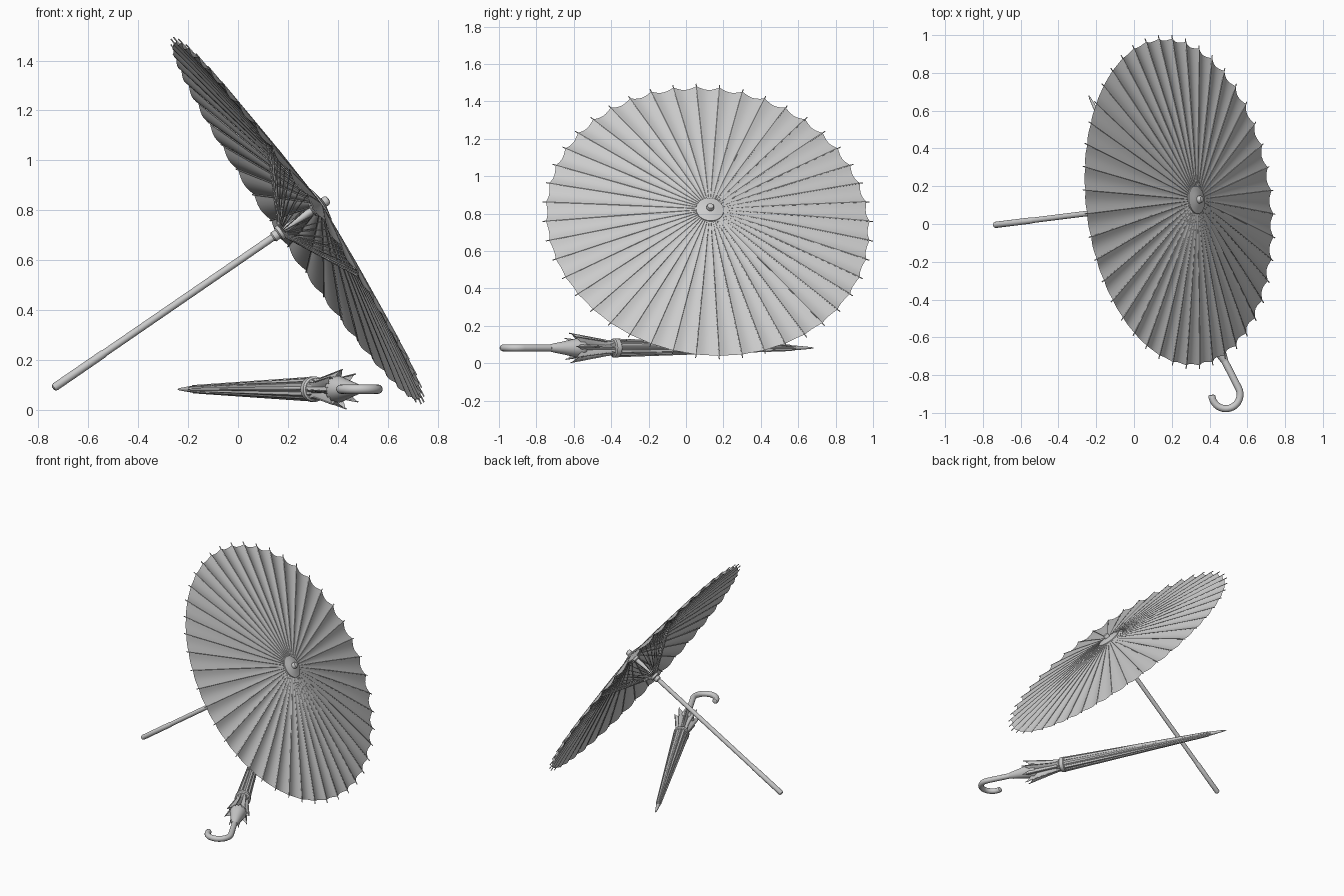
import bpy, bmesh, math
from mathutils import Vector, Matrix

if "Cube" in bpy.data.objects:
    bpy.data.objects.remove(bpy.data.objects["Cube"])

N = 44                      # parasol ribs
TAU = 2 * math.pi


def frame(origin, axis):
    """Matrix placing local z along the given axis."""
    return Matrix.Translation(origin) @ Vector(axis).to_track_quat('Z', 'Y').to_matrix().to_4x4()


PARASOL = frame((-0.735, -0.005, 0.09), (0.820, 0.102, 0.563))
FOLDED = frame((-0.24, 0.68, 0.082), (0.456, -0.890, 0))


def finish(name, bm, mat, angle=35):
    bmesh.ops.recalc_face_normals(bm, faces=bm.faces)
    me = bpy.data.meshes.new(name)
    bm.to_mesh(me)
    bm.free()
    ob = bpy.data.objects.new(name, me)
    bpy.context.collection.objects.link(ob)
    ob.matrix_world = mat
    bpy.ops.object.select_all(action='DESELECT')
    ob.select_set(True)
    bpy.context.view_layer.objects.active = ob
    bpy.ops.object.shade_smooth_by_angle(angle=math.radians(angle))
    return ob


def rings(bm, loops, cap=False):
    """Skin a list of closed point loops."""
    vs = [[bm.verts.new(p) for p in lp] for lp in loops]
    n = len(vs[0])
    for a, b in zip(vs, vs[1:]):
        for i in range(n):
            j = (i + 1) % n
            bm.faces.new((a[i], a[j], b[j], b[i]))
    if cap:
        bm.faces.new(vs[0][::-1])
        bm.faces.new(vs[-1])


def pol(r, a, z):
    return Vector((r * math.cos(a), r * math.sin(a), z))


def lathe(name, profile, mat, seg=24, cap=True):
    bm = bmesh.new()
    rings(bm, [[pol(r, TAU * i / seg, z) for i in range(seg)] for r, z in profile], cap)
    return finish(name, bm, mat)


def rod(bm, a, b, r, seg=5):
    m = frame(a, b - a)
    L = (b - a).length
    rings(bm, [[m @ pol(r, TAU * i / seg, z) for i in range(seg)] for z in (0, L)], True)


# ---- open parasol ----
def crown(r):
    """Height of the canopy along the shaft at radius r."""
    return 1.305 - 0.118 * r - 0.012 * (r / 0.87) ** 2


# canopy: shallow cone with cloth sagging between the ribs
SUB = 6
bm = bmesh.new()
loops = []
for r in (0.02, 0.08, 0.2, 0.34, 0.48, 0.62, 0.75, 0.872):
    lp = []
    for i in range(N * SUB):
        s = math.sin(math.pi * (i % SUB) / SUB) * (r / 0.872)
        lp.append(pol(r - 0.012 * s * (r > 0.8), TAU * i / (N * SUB), crown(r) - 0.014 * s))
    loops.append(lp)
rings(bm, loops)
finish("parasol_canopy", bm, PARASOL, 25)

# ribs and stretchers
bm = bmesh.new()
bs = bmesh.new()
for k in range(N):
    a = TAU * k / N
    rod(bm, pol(0.02, a, 1.301), pol(0.45, a, crown(0.45) - 0.001), 0.003)
    rod(bm, pol(0.45, a, crown(0.45) - 0.001), pol(0.89, a, crown(0.89) - 0.001), 0.003)
    rod(bs, pol(0.02, a, 1.105), pol(0.32, a, crown(0.32) - 0.003), 0.0025)
finish("parasol_ribs", bm, PARASOL)
finish("parasol_stretchers", bs, PARASOL)

# shaft, grip, runner, hub, cap and knob
lathe("parasol_shaft", [(0.0145, 0.2), (0.0145, 1.3)], PARASOL)
lathe("parasol_grip", [(0.008, -0.008), (0.014, -0.004), (0.0165, 0.004), (0.0165, 0.235),
                       (0.0145, 0.245)], PARASOL)
lathe("parasol_runner", [(0.016, 1.065), (0.021, 1.07), (0.021, 1.09), (0.03, 1.095),
                         (0.03, 1.115), (0.02, 1.118)], PARASOL)
lathe("parasol_hub", [(0.02, 1.255), (0.028, 1.26), (0.028, 1.3), (0.02, 1.303)], PARASOL)
lathe("parasol_cap", [(0.075, 1.297), (0.074, 1.302), (0.04, 1.31), (0.02, 1.315)], PARASOL, 32)
lathe("parasol_knob", [(0.02, 1.31), (0.02, 1.328), (0.016, 1.336), (0.006, 1.339)], PARASOL)

# ---- folded umbrella ----
lathe("folded_tip", [(0.002, 0), (0.005, 0.015), (0.012, 0.1), (0.013, 0.14), (0.012, 0.2)], FOLDED)


def pleated(name, stations, pts, sub, angle, phase=0.0):
    """Star-shaped tube; stations are (peak radius, valley radius, peak z, valley z)."""
    bm = bmesh.new()
    lps = []
    for rp, rv, zp, zv in stations:
        lp = []
        for i in range(pts * sub):
            w = abs(2 * (i % sub) / sub - 1)
            lp.append(pol(rv + (rp - rv) * w, TAU * i / (pts * sub) + phase, zv + (zp - zv) * w))
        lps.append(lp)
    rings(bm, lps)
    return finish(name, bm, FOLDED, angle)


# rolled cloth, tie band and flared cloth ends
pleated("folded_cloth", [(0.013, 0.012, 0.11, 0.11), (0.018, 0.014, 0.2, 0.2),
                         (0.036, 0.031, 0.75, 0.75), (0.048, 0.043, 1.17, 1.17),
                         (0.046, 0.041, 1.2, 1.2), (0.036, 0.032, 1.235, 1.235)], 12, 4, 30)
lathe("tie_band", [(0.046, 1.17), (0.051, 1.175), (0.051, 1.2), (0.044, 1.206)], FOLDED, 32)
pleated("flared_cloth", [(0.04, 0.034, 1.2, 1.2), (0.046, 0.03, 1.27, 1.26),
                         (0.062, 0.034, 1.37, 1.34), (0.08, 0.04, 1.455, 1.40)], 8, 4, 30, 0.1)

# thin ribs along the rolled cloth
bm = bmesh.new()
for k in range(8):
    a = TAU * k / 8 + 0.1
    rod(bm, pol(0.014, a, 0.13), pol(0.047, a, 1.17), 0.003)
    rod(bm, pol(0.034, a, 1.2), pol(0.079, a, 1.462), 0.003)
finish("folded_ribs", bm, FOLDED)

# inner shaft and handle collar
lathe("folded_shaft", [(0.012, 0.15), (0.012, 1.5)], FOLDED)
lathe("handle_collar", [(0.02, 1.375), (0.046, 1.38), (0.053, 1.395), (0.053, 1.41), (0.045, 1.45),
                        (0.033, 1.51), (0.024, 1.56), (0.019, 1.58)], FOLDED, 28)

# crook handle swept along straight + arc path in the horizontal plane
d = Vector((0.456, -0.890, 0)).normalized()
n = Vector((d.y, -d.x, 0))
tip = Vector((-0.24, 0.68, 0.082))
R = 0.075
c = tip + d * 1.74 + n * R
path = [(tip + d * 1.56, d, 0.0185), (tip + d * 1.66, d, 0.0185)]
for k in range(21):
    a = math.radians(200) * k / 20
    path.append((c - n * R * math.cos(a) + d * R * math.sin(a),
                 d * math.cos(a) + n * math.sin(a), 0.0185))
p, t, _ = path[-1]
path += [(p + t * 0.005, t, 0.016), (p + t * 0.008, t, 0.009)]
up = Vector((0, 0, 1))
bm = bmesh.new()
rings(bm, [[p + r * (up * math.cos(TAU * i / 16) + t.cross(up) * math.sin(TAU * i / 16))
            for i in range(16)] for p, t, r in path], True)
finish("crook_handle", bm, Matrix.Identity(4), 40)
